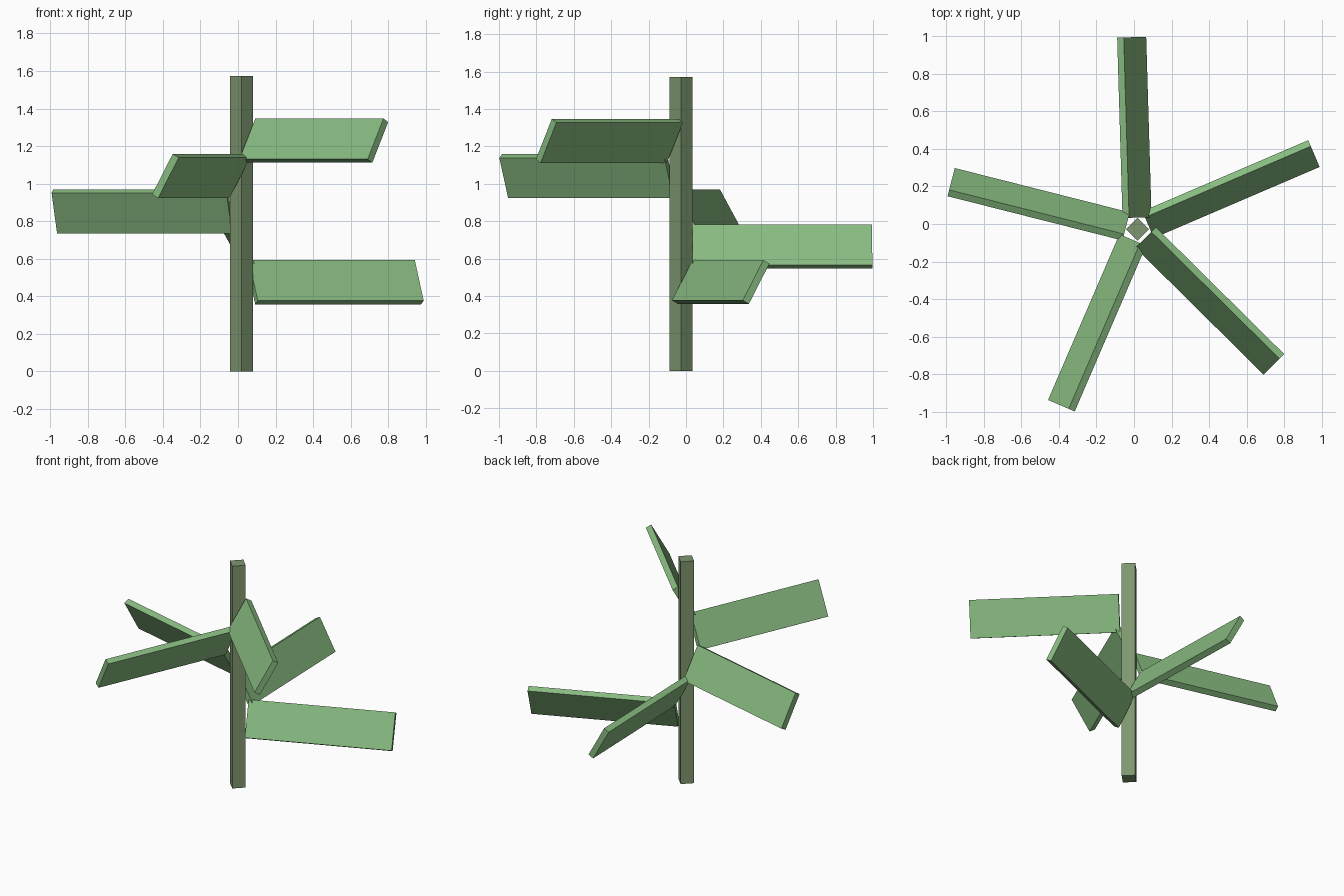
import bpy
from math import radians
from mathutils import Matrix, Vector

if "Cube" in bpy.data.objects:
    bpy.data.objects.remove(bpy.data.objects["Cube"])


def material(name, rgb):
    m = bpy.data.materials.new(name)
    m.diffuse_color = (*rgb, 1)
    m.use_nodes = True
    m.node_tree.nodes["Principled BSDF"].inputs["Base Color"].default_value = m.diffuse_color
    return m


def box(name, size, matrix, mat):
    bpy.ops.mesh.primitive_cube_add(size=1)
    ob = bpy.context.object
    ob.name = name
    ob.data.transform(matrix @ Matrix.Diagonal((*size, 1)))
    ob.data.materials.append(mat)
    return ob


stem_green = material("stem_green", (0.21, 0.31, 0.16))
leaf_green = material("leaf_green", (0.25, 0.50, 0.22))
axis = Vector((0.018, -0.028, 0))

# Square stem turned 45 degrees
side, height = 0.087, 1.572
box("stem", (side, side, height),
    Matrix.Translation(axis + Vector((0, 0, height / 2))) @ Matrix.Rotation(radians(45), 4, 'Z'),
    stem_green)

# Five tilted plank leaves spiralling up the stem
inner, outer = 0.062, 1.023
for i, angle in enumerate((23.2, 91.7, 165.8, 246.7, 315.3)):
    place = (Matrix.Translation(axis + Vector((0, 0, 0.475 + 0.1885 * i)))
             @ Matrix.Rotation(radians(angle), 4, 'Z')
             @ Matrix.Translation(((inner + outer) / 2, 0, 0))
             @ Matrix.Rotation(radians(-29), 4, 'X'))
    box(f"leaf_{i + 1}", (outer - inner, 0.04, 0.247), place, leaf_green)
